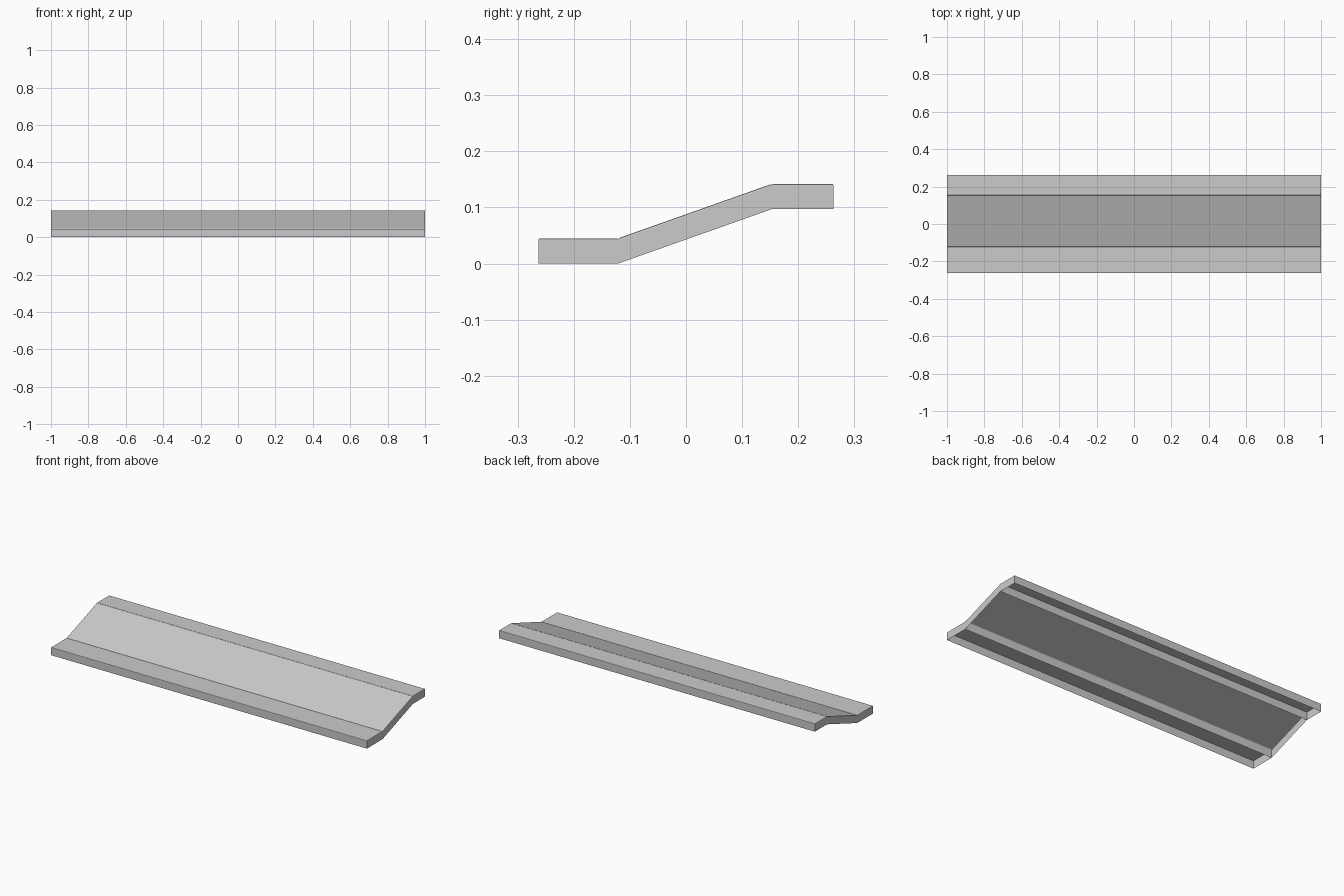
import bpy, bmesh

if "Cube" in bpy.data.objects:
    bpy.data.objects.remove(bpy.data.objects["Cube"])

H = 0.045          # panel depth
BEVEL = 0.003
X = [-1.0, -0.34, 0.34, 1.0]


def shell(name, x0, x1, a, b):
    """Open-bottomed tray; a and b are (y, bottom z) at front and back edge."""
    bm = bmesh.new()

    def ring(x):
        pts = [(a[0], a[1]), (a[0], a[1] + H), (b[0], b[1] + H), (b[0], b[1])]
        return [bm.verts.new((x, y, z)) for y, z in pts]

    l, r = ring(x0), ring(x1)
    # front wall, top skin, back wall
    for i in range(3):
        bm.faces.new((l[i], r[i], r[i + 1], l[i + 1]))
    # end walls only on the outer ends of the run
    rim = [(l[1], r[1]), (l[2], r[2])]
    if x0 == X[0]:
        bm.faces.new(l)
        rim.append((l[1], l[2]))
    if x1 == X[-1]:
        bm.faces.new(r[::-1])
        rim.append((r[1], r[2]))
    # soften the top rim
    edges = [bm.edges.get(e) for e in rim]
    bmesh.ops.bevel(bm, geom=edges, offset=BEVEL, segments=2, profile=0.5,
                    affect='EDGES')
    # outward normals
    bmesh.ops.recalc_face_normals(bm, faces=bm.faces)
    bm.normal_update()
    top = max(bm.faces, key=lambda f: f.calc_area() * abs(f.normal.z))
    if top.normal.z < 0:
        bmesh.ops.reverse_faces(bm, faces=bm.faces)
    me = bpy.data.meshes.new(name)
    bm.to_mesh(me)
    bm.free()
    bpy.context.collection.objects.link(bpy.data.objects.new(name, me))


# three sections along x, each with lower ledge, ramp and upper ledge
Y = [(-0.263, 0.0), (-0.121, 0.0), (0.153, 0.097), (0.263, 0.097)]
NAMES = ["lower_ledge", "ramp", "upper_ledge"]
for s in range(3):
    for p in range(3):
        shell(f"{NAMES[p]}_{s + 1}", X[s], X[s + 1], Y[p], Y[p + 1])
